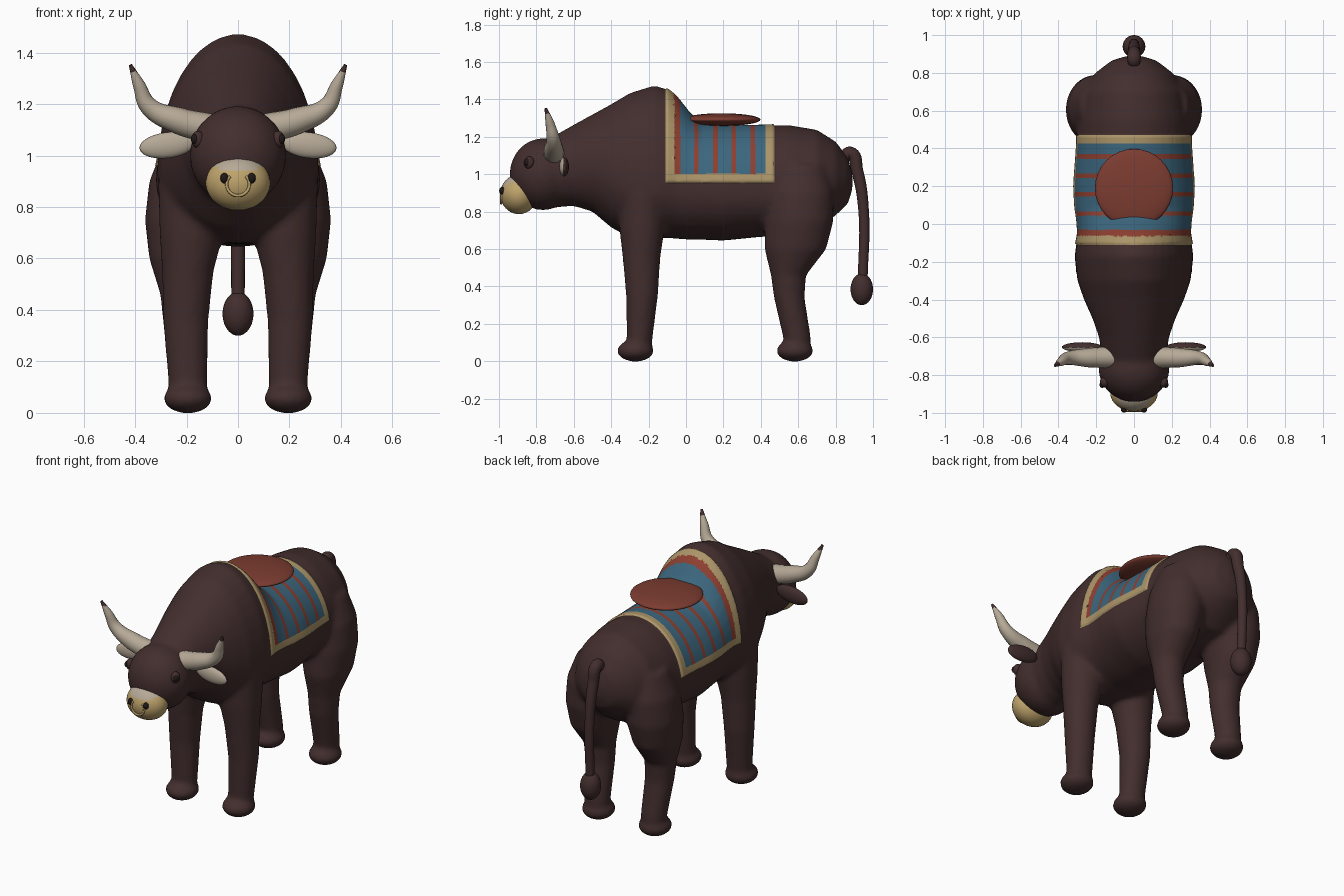
import bpy, bmesh
from math import sin, cos, pi
from mathutils import Vector, Matrix

cube = bpy.data.objects.get("Cube")
if cube:
    bpy.data.objects.remove(cube, do_unlink=True)


def material(name, rgb):
    m = bpy.data.materials.new(name)
    m.use_nodes = True
    m.diffuse_color = (*rgb, 1)
    m.node_tree.nodes["Principled BSDF"].inputs["Base Color"].default_value = (*rgb, 1)
    return m


hide = material("dark brown hide", (.056, .027, .027))
cream = material("horn cream", (.47, .40, .31))
tan = material("muzzle tan", (.52, .37, .15))
trim = material("cloth trim", (.41, .30, .14))
blue = material("cloth blue", (.045, .135, .21))
red = material("stripe red", (.27, .05, .03))
saddle_red = material("saddle red", (.20, .045, .03))
black = material("near black", (.015, .009, .009))


def finish(name, bm, mats):
    me = bpy.data.meshes.new(name)
    bm.to_mesh(me)
    bm.free()
    for m in mats:
        me.materials.append(m)
    me.shade_smooth()
    ob = bpy.data.objects.new(name, me)
    bpy.context.collection.objects.link(ob)
    return ob


def loft(bm, rings):
    loops = [[bm.verts.new(p) for p in ring] for ring in rings]
    n = len(loops[0])
    for a, b in zip(loops, loops[1:]):
        for i in range(n):
            j = (i + 1) % n
            bm.faces.new((a[i], a[j], b[j], b[i]))
    bm.faces.new(loops[0][::-1])
    bm.faces.new(loops[-1])


def ellipsoid(bm, centre, radii, tilt=0):
    mat = Matrix.Translation(centre) @ Matrix.Rotation(tilt, 4, 'Y') @ Matrix.Diagonal((*radii, 1))
    bmesh.ops.create_uvsphere(bm, u_segments=32, v_segments=20, radius=1, matrix=mat)


def blob(name, centre, radii, mats, tilt=0, rule=None):
    bm = bmesh.new()
    ellipsoid(bm, centre, radii, tilt)
    if rule:
        for f in bm.faces:
            f.material_index = rule(f)
    return finish(name, bm, mats)


def tube(name, path, mats, rule=None):
    # round tapering tube along a smooth path of (position, radius)
    cu = bpy.data.curves.new(name, 'CURVE')
    cu.dimensions = '3D'
    cu.bevel_depth = 1
    cu.bevel_resolution = 6
    cu.use_fill_caps = True
    sp = cu.splines.new('BEZIER')
    sp.bezier_points.add(len(path) - 1)
    for bp, (co, r) in zip(sp.bezier_points, path):
        bp.co, bp.radius = co, r
        bp.handle_left_type = bp.handle_right_type = 'AUTO'
    sp.resolution_u = 10
    tmp = bpy.data.objects.new(name + "_path", cu)
    bpy.context.collection.objects.link(tmp)
    bpy.context.view_layer.update()
    me = bpy.data.meshes.new_from_object(tmp.evaluated_get(bpy.context.evaluated_depsgraph_get()))
    bpy.data.objects.remove(tmp, do_unlink=True)
    bm = bmesh.new()
    bm.from_mesh(me)
    bpy.data.meshes.remove(me)
    for f in bm.faces:
        f.material_index = rule(f) if rule else 0
    return finish(name, bm, mats)


# Trunk and neck: y, top, widest height, bottom, half width
trunk = [(-.75, 1.18, 1.0, .82, .165), (-.6, 1.265, 1.05, .83, .185), (-.5, 1.32, 1.05, .8, .22),
         (-.4, 1.375, 1.0, .715, .265), (-.3, 1.435, .95, .66, .30), (-.17, 1.475, .93, .655, .315),
         (-.1, 1.455, .93, .66, .305), (-.05, 1.41, .92, .655, .295), (.02, 1.32, .92, .65, .30),
         (.08, 1.268, .92, .65, .31), (.2, 1.255, .9, .645, .32), (.4, 1.258, .9, .665, .305),
         (.55, 1.263, .9, .67, .30), (.7, 1.238, .92, .7, .275), (.8, 1.175, .95, .78, .205),
         (.865, 1.09, .96, .84, .12), (.89, 1.0, .96, .92, .04)]
N = 40
bm = bmesh.new()
rings = []
for y, top, mid, bot, w in trunk:
    ring = []
    for i in range(N):
        s, c = sin(2 * pi * i / N), cos(2 * pi * i / N)
        ring.append((w * c, y, mid + s * ((top - mid) if s > 0 else (mid - bot))))
    rings.append(ring[::-1])
loft(bm, rings)

# Head
ellipsoid(bm, (0, -.765, 1.0), (.188, .178, .192))

# Legs: z, centre x, centre y, radius x, radius y
front_leg = [(.04, .195, -.255, .07, .066), (.12, .195, -.248, .076, .069), (.36, .203, -.235, .088, .086),
             (.55, .195, -.238, .1, .1), (.7, .18, -.235, .125, .12), (.9, .18, -.23, .13, .13),
             (1.05, .15, -.22, .1, .1)]
hind_leg = [(.04, .195, .585, .07, .07), (.12, .195, .595, .075, .074), (.34, .205, .552, .085, .082),
            (.46, .21, .548, .092, .094), (.6, .215, .585, .13, .165), (.75, .207, .605, .155, .183),
            (.9, .195, .615, .15, .175), (1.05, .17, .62, .115, .13)]
for leg in (front_leg, hind_leg):
    for side in (1, -1):
        loft(bm, [[(side * x + rx * cos(2 * pi * i / N), y + ry * sin(2 * pi * i / N), z)
                   for i in range(N)] for z, x, y, rx, ry in leg])
for y in (-.27, .582):
    for side in (1, -1):
        ellipsoid(bm, (side * .195, y, .056), (.095, .099, .058))

# Fuse the parts into one soft skin
raw = finish("body_blank", bm, [hide])
mod = raw.modifiers.new("fuse", 'REMESH')
mod.mode, mod.voxel_size = 'VOXEL', .014
mod = raw.modifiers.new("soften", 'SMOOTH')
mod.factor, mod.iterations = .5, 9
bpy.context.view_layer.update()
skin = bpy.data.meshes.new_from_object(raw.evaluated_get(bpy.context.evaluated_depsgraph_get()))
bpy.data.objects.remove(raw, do_unlink=True)
bm = bmesh.new()
bm.from_mesh(skin)
bpy.data.meshes.remove(skin)

# Cloth: cut lines into the skin, puff it out a little and colour it
Y0, Y1, Z0, EDGE = -.11, .472, .955, .046
stripes = [(-.064, -.03), (.043, .066), (.145, .17), (.242, .266), (.345, .37)]
cuts_y = [Y0, Y1, Y1 - EDGE] + [v for s in stripes for v in s]
for co, no in [((0, y, 0), (0, 1, 0)) for y in cuts_y] + [((0, 0, z), (0, 0, 1)) for z in (Z0, Z0 + EDGE)]:
    bmesh.ops.bisect_plane(bm, geom=bm.verts[:] + bm.edges[:] + bm.faces[:], dist=1e-5,
                           plane_co=co, plane_no=no)
bm.normal_update()
moves = [(v, v.normal * .008) for v in bm.verts
         if Y0 + .001 < v.co.y < Y1 - .001 and v.co.z > Z0 + .001]
for v, d in moves:
    v.co += d
for f in bm.faces:
    c = f.calc_center_median()
    if Y0 < c.y < Y1 and c.z > Z0:
        if c.y < stripes[0][0] or c.y > Y1 - EDGE or c.z < Z0 + EDGE:
            f.material_index = 1
        else:
            f.material_index = 3 if any(a < c.y < b for a, b in stripes) else 2
finish("body_with_cloth", bm, [hide, trim, blue, red])

# Saddle
blob("saddle", (0, .19, 1.292), (.207, .208, .034), [saddle_red])

# Muzzle with a pale upper rim, nostrils and nose ring
blob("muzzle", (0, -.893, .893), (.126, .1, .106), [tan, cream],
     rule=lambda f: int(f.calc_center_median().z - .35 * (f.calc_center_median().y + .9) > .966))
bm = bmesh.new()
ring = [[(0, 0, 0)]]
for k in range(33):
    a = pi * .75 + k / 32 * pi * 1.5
    ring.append([((.044 + .006 * cos(t)) * cos(a), -.988 + .006 * sin(t), .888 + (.044 + .006 * cos(t)) * sin(a))
                 for t in [2 * pi * j / 8 for j in range(8)]])
loft(bm, ring[1:])
bmesh.ops.recalc_face_normals(bm, faces=bm.faces[:])
finish("nose_ring", bm, [tan])

# Paired head details
for side, word in ((1, "left"), (-1, "right")):
    blob(word + "_nostril", (side * .053, -.983, .912), (.016, .016, .02), [black])
    blob(word + "_eye", (side * .155, -.838, 1.062), (.026, .028, .034), [hide])
    blob(word + "_pupil", (side * .168, -.851, 1.064), (.015, .017, .02), [black])
    blob(word + "_ear", (side * .275, -.652, 1.04), (.108, .026, .05), [cream, hide], tilt=side * .12,
         rule=lambda f: int(f.calc_center_median().y > -.655))
    tube(word + "_horn",
         [(Vector((side * x, y, z)), r) for x, y, z, r in
          [(.11, -.705, 1.105, .058), (.23, -.708, 1.135, .052), (.345, -.71, 1.19, .036),
           (.385, -.728, 1.275, .024), (.418, -.75, 1.352, .007)]],
         [cream, hide], rule=lambda f: int(f.calc_center_median().z > 1.325))

# Tail and tuft
tube("tail", [(Vector((0, y, z)), r) for y, z, r in
              [(.84, 1.08, .03), (.878, 1.112, .036), (.915, 1.02, .032), (.95, .8, .028), (.945, .44, .026)]],
     [hide])
blob("tail_tuft", (0, .94, .385), (.06, .06, .085), [hide])
